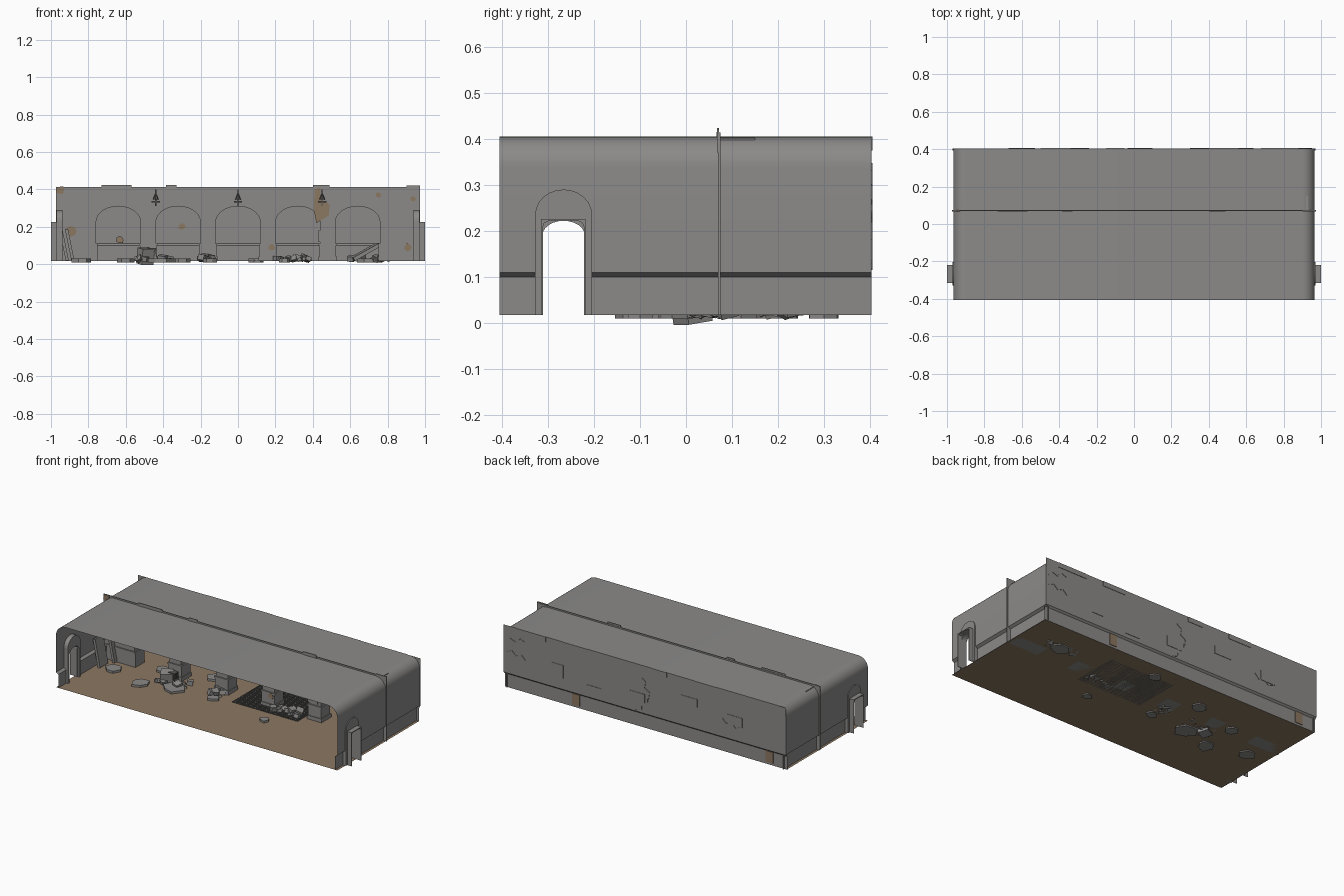
import bpy, bmesh, math, random
from mathutils import Matrix, Vector, Euler

if "Cube" in bpy.data.objects:
    bpy.data.objects.remove(bpy.data.objects["Cube"])

random.seed(4)

def material(name, rgb):
    m = bpy.data.materials.new(name)
    m.diffuse_color = (*rgb, 1)
    m.use_nodes = True
    m.node_tree.nodes["Principled BSDF"].inputs["Base Color"].default_value = m.diffuse_color
    return m

STONE = material("grey_stone", (0.26, 0.255, 0.25))
TAN = material("tan_plaster", (0.26, 0.185, 0.12))
DARK = material("dark_metal", (0.09, 0.088, 0.085))
FLOOR = 0.017

def finish(name, bm, mat, recalc=True):
    if recalc:
        bmesh.ops.recalc_face_normals(bm, faces=bm.faces)
    me = bpy.data.meshes.new(name)
    bm.to_mesh(me)
    bm.free()
    me.materials.append(mat)
    ob = bpy.data.objects.new(name, me)
    bpy.context.collection.objects.link(ob)
    return ob

def box(name, x, y, z, mat=STONE, rot=(0, 0, 0)):
    """Box from three (min, max) ranges, turned about its own centre."""
    bm = bmesh.new()
    c = Vector((sum(x) / 2, sum(y) / 2, sum(z) / 2))
    s = (x[1] - x[0], y[1] - y[0], z[1] - z[0])
    bmesh.ops.create_cube(bm, size=1, matrix=Matrix.LocRotScale(c, Euler(rot), Vector(s)))
    return finish(name, bm, mat)

def prism(name, pts, shift, mat=STONE):
    """Closed outline extruded along a vector."""
    bm = bmesh.new()
    f = bm.faces.new([bm.verts.new(p) for p in pts])
    new = bmesh.ops.extrude_face_region(bm, geom=[f], use_keep_orig=True)["geom"]
    bmesh.ops.translate(bm, vec=shift, verts=[g for g in new if isinstance(g, bmesh.types.BMVert)])
    return finish(name, bm, mat)

def sheet(name, rows, mat=STONE, skip=lambda c: False):
    """Open surface lofted through rows of points."""
    bm = bmesh.new()
    vs = [[bm.verts.new(p) for p in r] for r in rows]
    for a, b in zip(vs, vs[1:]):
        for i in range(len(a) - 1):
            f = bm.faces.new((a[i], a[i + 1], b[i + 1], b[i]))
            if skip(f.calc_center_median()):
                bm.faces.remove(f)
    return finish(name, bm, mat)

def blob(n, r):
    """Ragged outline for slabs and patches."""
    return [(r * random.uniform(.7, 1.1) * math.cos(i * math.tau / n),
             r * random.uniform(.7, 1.1) * math.sin(i * math.tau / n)) for i in range(n)]

# Shell: end walls with inward wainscot, rounded eaves and flat roof
half = [(.95, FLOOR), (.95, .1), (.966, .11), (.966, .222), (.966, .34)]
half += [(.901 + .065 * math.cos(a), .34 + .065 * math.sin(a))
         for a in [math.radians(11.25 * i) for i in range(1, 9)]]
profile = half + [(-x, z) for x, z in reversed(half)]
shell = sheet("roof_and_end_walls",
              [[(x, y, z) for x, z in profile] for y in (-.405, -.312, -.22, .403)],
              skip=lambda c: abs(c.x) > .9 and c.z < .222 and -.312 < c.y < -.22)
bpy.context.view_layer.objects.active = shell
shell.select_set(True)
bpy.ops.object.shade_smooth_by_angle(angle=math.radians(30))

# Back wall with its wainscot step, and the floor
sheet("back_wall", [[(x, y, z) for x in (-.97, .97)]
                    for y, z in ((.392, FLOOR), (.392, .1), (.403, .11), (.403, .405))])
sheet("floor", [[(x, y, FLOOR) for x in (-.966, .966)] for y in (-.405, .392)], TAN)

# Side doorways: outside jambs, rounded corners and inside arched trim
for s in (-1, 1):
    span = tuple(sorted((s * .95, s * 1.0)))
    for y in ((-.315, -.311), (-.222, -.218)):
        box("door_jamb", span, y, (FLOOR, .224))
    box("door_lintel", span, (-.315, -.218), (.221, .226))
    for y, d in ((-.312, 1), (-.221, -1)):
        prism("door_corner", [(s * .95, y, .222), (s * .95, y + d * .014, .222),
                              (s * .95, y + d * .004, .217), (s * .95, y, .206)], (s * .05, 0, 0))
    arc = [math.pi * i / 12 for i in range(13)]
    outer = [(-.266 + .062 * math.cos(a), .235 + .055 * math.sin(a)) for a in arc]
    inner = [(-.266 + .046 * math.cos(a), .19 + .032 * math.sin(a)) for a in arc]
    ring = [(-.204, FLOOR)] + outer + [(-.328, FLOOR), (-.312, FLOOR)] + inner[::-1] + [(-.22, FLOOR)]
    prism("door_arch_trim", [(s * .938, y, z) for y, z in ring], (s * .033, 0, 0))

# Arcade: one outline cut by five arches, a thin face and a thick body
ARCHES = (-.64, -.32, 0, .32, .64)

def arcade(side, top, hw):
    pts = [(-side, FLOOR)]
    for c in ARCHES:
        pts.append((c - hw, FLOOR))
        pts += [(c - hw * math.cos(math.pi * i / 14), .225 + .085 * math.sin(math.pi * i / 14))
                for i in range(15)]
        pts.append((c + hw, FLOOR))
    return pts + [(side, FLOOR), (side, top), (-side, top)]

prism("arcade_face", [(x, .07, z) for x, z in arcade(.972, .414, .119)], (0, .005, 0))
prism("arcade_body", [(x, .075, z) for x, z in arcade(.93, .402, .119)], (0, .075, 0))
for px in (-.48, -.16, .16, .48):
    box("pier_base", (px - .05, px + .05), (.062, .158), (FLOOR, .04))
    box("pier_plinth", (px - .045, px + .045), (.066, .154), (.04, .1))
    box("pier_moulding", (px - .049, px + .049), (.063, .157), (.1, .111))
for s in (-1, 1):
    x = tuple(sorted((s * .75, s * .95)))
    box("end_pier_plinth", x, (.066, .154), (FLOOR, .1))
    box("end_pier_moulding", x, (.063, .157), (.1, .111))

# Raised stone blocks on the arcade face, some standing above the roof
for x0, x1, z0, z1 in ((-.73, -.57, .405, .424), (-.385, -.33, .385, .424), (.4, .49, .405, .424),
                       (-.34, -.25, .32, .385), (-.7, -.6, .32, .36), (-.2, -.15, .33, .4),
                       (.2, .29, .34, .4), (.12, .2, .25, .3), (-.52, -.46, .21, .26),
                       (-.19, -.12, .13, .19), (.43, .5, .12, .18), (.83, .92, .25, .3),
                       (-.88, -.8, .22, .27), (.78, .85, .14, .2), (.9, .972, .37, .42)):
    box("raised_block", (x0, x1), (.067, .072), (z0, z1))

# Raised blocks and torn edges on the back wall
for x, z, w, h in ((.48, .39, .16, .03), (.78, .39, .2, .03), (-.1, .39, .1, .03),
                   (-.42, .39, .16, .03), (.05, .2, .1, .06), (-.3, .27, .12, .05),
                   (.35, .16, .1, .05), (.6, .22, .08, .08), (-.62, .23, .1, .06)):
    box("back_wall_block", (x - w / 2, x + w / 2), (.398, .4055), (z - h / 2, z + h / 2))

# Jagged cracks in the back wall
for x, z, a in ((.95, .3, 2.9), (.95, .24, 3.3), (.03, .33, -2.0), (-.02, .22, -.9), (-.66, .2, .2)):
    for i in range(4):
        b = a + (.6 if i % 2 else -.6)
        nx, nz = x + .04 * math.cos(b), z + .04 * math.sin(b)
        box("wall_crack", ((x + nx) / 2 - .02, (x + nx) / 2 + .02), (.4, .4055),
            ((z + nz) / 2 - .002, (z + nz) / 2 + .002), STONE, (0, -b, 0))
        x, z = nx, nz

# Exposed plaster patches on arcade and back wall
for x, y, z, r in ((-.89, .066, .175, .035), (-.95, .066, .395, .025), (.91, .06, .09, .022),
                   (.935, .066, .35, .018), (.18, .062, .09, .02), (-.63, .385, .13, .022),
                   (-.3, .396, .2, .022), (.75, .066, .37, .018)):
    prism("plaster_patch", [(x + a, y, z + b) for a, b in blob(7, r)], (0, .005, 0), TAN)
prism("large_plaster_patch", [(.41, .066, .4), (.44, .066, .41), (.44, .066, .35), (.49, .066, .32),
                              (.485, .066, .26), (.42, .066, .22), (.405, .066, .29)], (0, .005, 0), TAN)
for x in (.48, -.85):
    box("low_plaster_patch", (x - .025, x + .025), (.388, .396), (.03, .1), TAN)

# Wall lamps between the arches
for x in (-.44, 0, .45):
    box("lamp_stem", (x - .003, x + .003), (.058, .068), (.31, .4), DARK)
    box("lamp_arm", (x - .022, x + .022), (.056, .066), (.33, .337), DARK)
    bm = bmesh.new()
    bmesh.ops.create_cone(bm, cap_ends=True, segments=8, radius1=.016, radius2=.004, depth=.03,
                          matrix=Matrix.Translation((x, .055, .36)))
    finish("lamp_shade", bm, DARK)

# Fallen floor slabs
for x, y, r in ((-.83, -.03, .055), (-.6, -.1, .06), (-.41, -.045, .07), (-.6, .12, .04),
                (-.15, -.03, .035), (.25, -.1, .03), (.7, .2, .06), (-.3, .2, .05), (.1, .3, .04)):
    prism("fallen_slab", [(x + a, y + b, .01) for a, b in blob(6, r)], (0, 0, .02))
for i, x in enumerate((-.93, -.9)):
    box("leaning_slab", (x - .008, x + .008), (-.06 + .1 * i, .02 + .1 * i), (.018, .19), STONE, (0, -.2, 0))
box("tilted_slab", (.6, .76), (.16, .26), (.055, .075), STONE, (0, -.5, .2))

# Loose rubble heaps
for cx, cy, n, spread in ((.3, .06, 16, .09), (-.46, .02, 12, .1), (-.2, .04, 9, .07), (.7, .2, 8, .1)):
    for i in range(n):
        s = random.uniform(.008, .022)
        x, y = cx + random.uniform(-spread, spread), cy + random.uniform(-.5, .5) * spread
        box("rubble", (x - s, x + s), (y - s, y + s), (FLOOR, FLOOR + 1.5 * s), STONE,
            (random.uniform(-.4, .4), random.uniform(-.4, .4), random.uniform(0, 3)))
box("boulder", (-.53, -.46), (-.02, .04), (.0, .085), STONE, (.15, 0, .5))

# Floor grate of fine bars and a small ribbed block
def bars(name, x, y, z, step, count, axis):
    ob = box(name, x, y, z, DARK)
    m = ob.modifiers.new("repeat", 'ARRAY')
    m.use_relative_offset, m.use_constant_offset = False, True
    m.constant_offset_displace = axis * step
    m.count = count

bars("floor_grate", (-.04, -.036), (.0, .29), (FLOOR, .021), .006, 75, Vector((1, 0, 0)))
bars("ribbed_block", (-.48, -.435), (.0, .04), (.04, .044), .006, 8, Vector((0, 0, 1)))
